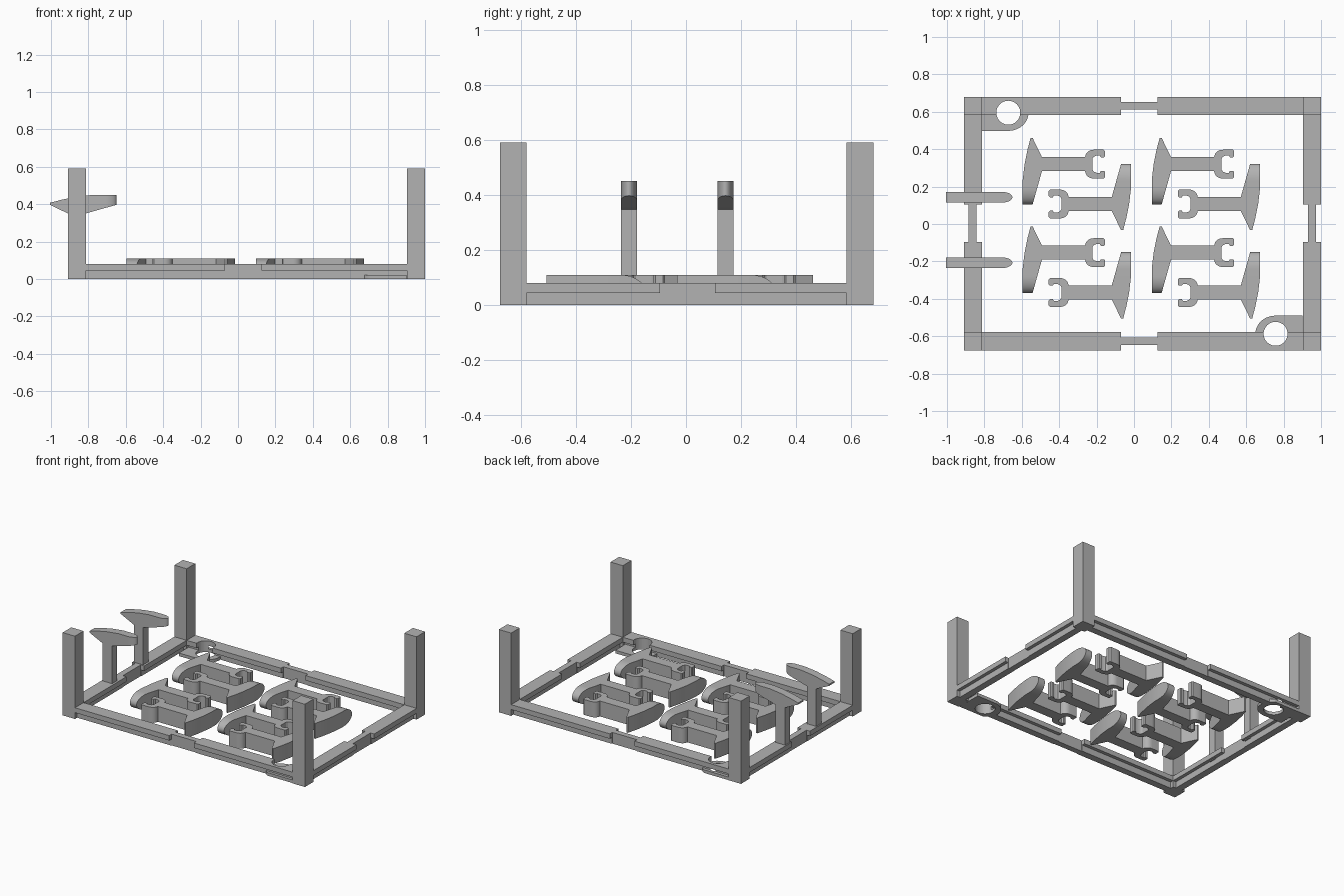
import bpy, bmesh, math
from mathutils import Matrix, Vector

if "Cube" in bpy.data.objects:
    bpy.data.objects.remove(bpy.data.objects["Cube"])

grey = bpy.data.materials.new("plain_grey")
grey.diffuse_color = (0.45, 0.45, 0.45, 1)
grey.use_nodes = True
grey.node_tree.nodes["Principled BSDF"].inputs["Base Color"].default_value = grey.diffuse_color


def finish(name, bm, matrix=Matrix()):
    bm.transform(matrix)
    bmesh.ops.recalc_face_normals(bm, faces=bm.faces)
    me = bpy.data.meshes.new(name)
    bm.to_mesh(me)
    bm.free()
    me.materials.append(grey)
    ob = bpy.data.objects.new(name, me)
    bpy.context.collection.objects.link(ob)
    return ob


def box(name, x0, x1, y0, y1, z0, z1):
    bm = bmesh.new()
    bmesh.ops.create_cube(bm, size=1)
    m = Matrix.Translation(((x0 + x1) / 2, (y0 + y1) / 2, (z0 + z1) / 2))
    return finish(name, bm, m @ Matrix.Diagonal((x1 - x0, y1 - y0, z1 - z0, 1)))


def prism(name, pts, z0, z1, matrix=Matrix()):
    bm = bmesh.new()
    f = bm.faces.new([bm.verts.new((x, y, z0)) for x, y in pts])
    r = bmesh.ops.extrude_face_region(bm, geom=[f])
    bmesh.ops.translate(bm, vec=(0, 0, z1 - z0),
                        verts=[v for v in r["geom"] if isinstance(v, bmesh.types.BMVert)])
    return finish(name, bm, matrix)


def smooth(ob):
    bpy.ops.object.select_all(action="DESELECT")
    ob.select_set(True)
    bpy.context.view_layer.objects.active = ob
    bpy.ops.object.shade_smooth_by_angle(angle=math.radians(25))


def cut(ob, cutter):
    mod = ob.modifiers.new("hole", "BOOLEAN")
    mod.operation = "DIFFERENCE"
    mod.solver = "EXACT"
    mod.object = cutter


# Frame limits
X0, X1, Y0, Y1 = -0.91, 1.0, -0.675, 0.68
W, H, STEP = 0.097, 0.08, 0.045

# Corner posts
for x in (X0, X1 - W):
    for y in (Y0, Y1 - W):
        box("corner_post", x, x + W, y, y + W, 0, 0.59)


def rail(name, along_x, a0, a1, b0):
    """T-section rail: wide cap on a narrower web."""
    inset = 0.024
    parts = []
    for suffix, i, z0, z1 in (("cap", 0, STEP, H), ("web", inset, 0, STEP)):
        a, b = (a0, a1), (b0 + i, b0 + W - i)
        lim = (*a, *b) if along_x else (*b, *a)
        parts.append(box(f"{name}_{suffix}", *lim, z0, z1))
    return parts


# Rails with a narrow neck in the middle of each side
rails = {}
NX, NY = (-0.07, 0.125), (-0.095, 0.105)
for name, b in (("front", Y0), ("back", Y1 - W)):
    rails[name, 0] = rail(name + "_rail", True, X0 + W, NX[0], b)
    rails[name, 1] = rail(name + "_rail", True, NX[1], X1 - W, b)
    box(name + "_neck", *NX, b + 0.028, b + 0.069, 0, H)
for name, b in (("left", X0), ("right", X1 - W)):
    rail(name + "_rail", False, Y0 + W, NY[0], b)
    rail(name + "_rail", False, NY[1], Y1 - W, b)
    box(name + "_neck", b + 0.026, b + 0.069, *NY, 0, H)

# Corner lugs: thin rounded plates with a hole through the rail
for cx, cy, s, key in ((-0.672, 0.595, 1, ("back", 0)), (0.757, -0.587, -1, ("front", 1))):
    R, edge = 0.108, 0.143
    arc = [(R * math.cos(t), 0.097 * math.sin(t))
           for t in (math.radians(-90 + 180 * i / 24) for i in range(25))]
    pts = [(-edge, -0.097)] + arc + [(-edge, 0.084)]
    pts = [(x, min(y, 0.084)) for x, y in pts]
    lug = prism("corner_lug", [(cx + s * x, cy + s * y) for x, y in pts], 0, 0.022)
    bm = bmesh.new()
    bmesh.ops.create_cone(bm, cap_ends=True, segments=40, radius1=0.064, radius2=0.064, depth=0.4)
    cutter = finish("hole_cutter", bm, Matrix.Translation((cx, cy, 0)))
    cutter.hide_render = True
    cutter.hide_set(True)
    for ob in [lug] + rails[key]:
        cut(ob, cutter)


# Wedge head: s runs along its length, depth runs towards the stem
def lerp(table, s):
    for (s0, v0), (s1, v1) in zip(table, table[1:]):
        if s <= s1:
            return v0 + (v1 - v0) * (s - s0) / (s1 - s0)
    return table[-1][1]


OUTER = [(0, 0), (0.13, 0), (0.215, 0.01), (0.29, 0.025), (0.355, 0.042)]
INNER = [(0, 0.053), (0.178, 0.103), (0.252, 0.103), (0.355, 0.053)]
AXIS = 0.215


def head(name, half, radius, matrix):
    stations = [radius * (1 - math.cos(math.pi / 2 * (i + 0.3) / 12.3)) for i in range(12)]
    stations[0] = 0
    stations += [radius, 0.13, 0.178, 0.215, 0.252, 0.29, 0.355]
    bm = bmesh.new()
    rings = []
    for s in stations:
        k = max(0.0, 1 - s / radius)
        w = max(half * math.sqrt(1 - k * k), half * 0.04)
        o, i = lerp(OUTER, s), lerp(INNER, s)
        rings.append([bm.verts.new(p) for p in
                      ((o, s - AXIS, -w), (i, s - AXIS, -w), (i, s - AXIS, w), (o, s - AXIS, w))])
    for a, b in zip(rings, rings[1:]):
        for j in range(4):
            bm.faces.new((a[j], a[(j + 1) % 4], b[(j + 1) % 4], b[j]))
    bm.faces.new(rings[0])
    bm.faces.new(rings[-1])
    smooth(finish(name, bm, matrix))


# Clips: wedge head, stem and open C-shaped hook
arm = [(0.10, 0.0375), (0.333, 0.0375)]
arm += [(0.38 - 0.045 * math.cos(t), 0.04 + 0.037 * math.sin(t))
        for t in (math.pi / 2 * i / 8 for i in range(1, 9))]
arm += [(0.433, 0.077), (0.44, 0.07), (0.44, 0.042), (0.434, 0.036), (0.418, 0.036),
        (0.412, 0.046), (0.395, 0.046), (0.38, 0.04), (0.372, 0.028)]
clip_outline = arm + [(x, -y) for x, y in reversed(arm)]


def clip(x, y, turn):
    m = Matrix.Translation((x, y, 0.055)) @ Matrix.Rotation(turn, 4, "Z")
    head("clip_head", 0.055, 0.09, m)
    smooth(prism("clip_stem_and_hook", clip_outline, -0.055, 0.055, m))


for dx in (0, 0.69):
    for dy in (0, -0.473):
        clip(-0.595 + dx, 0.32 + dy, 0)
        clip(-0.016 + dx, 0.107 + dy, math.pi)

# Upright pegs on the left rail, same wedge head on a tall stem
for y in (0.143, -0.207):
    # depth points down, length runs from the rounded end towards -x
    m = Matrix(((0, -1, 0, -0.865), (0, 0, 1, y), (-1, 0, 0, 0.45), (0, 0, 0, 1)))
    head("peg_head", 0.029, 0.06, m)
    box("peg_stem", -0.902, -0.828, y - 0.029, y + 0.029, 0.04, 0.35)
